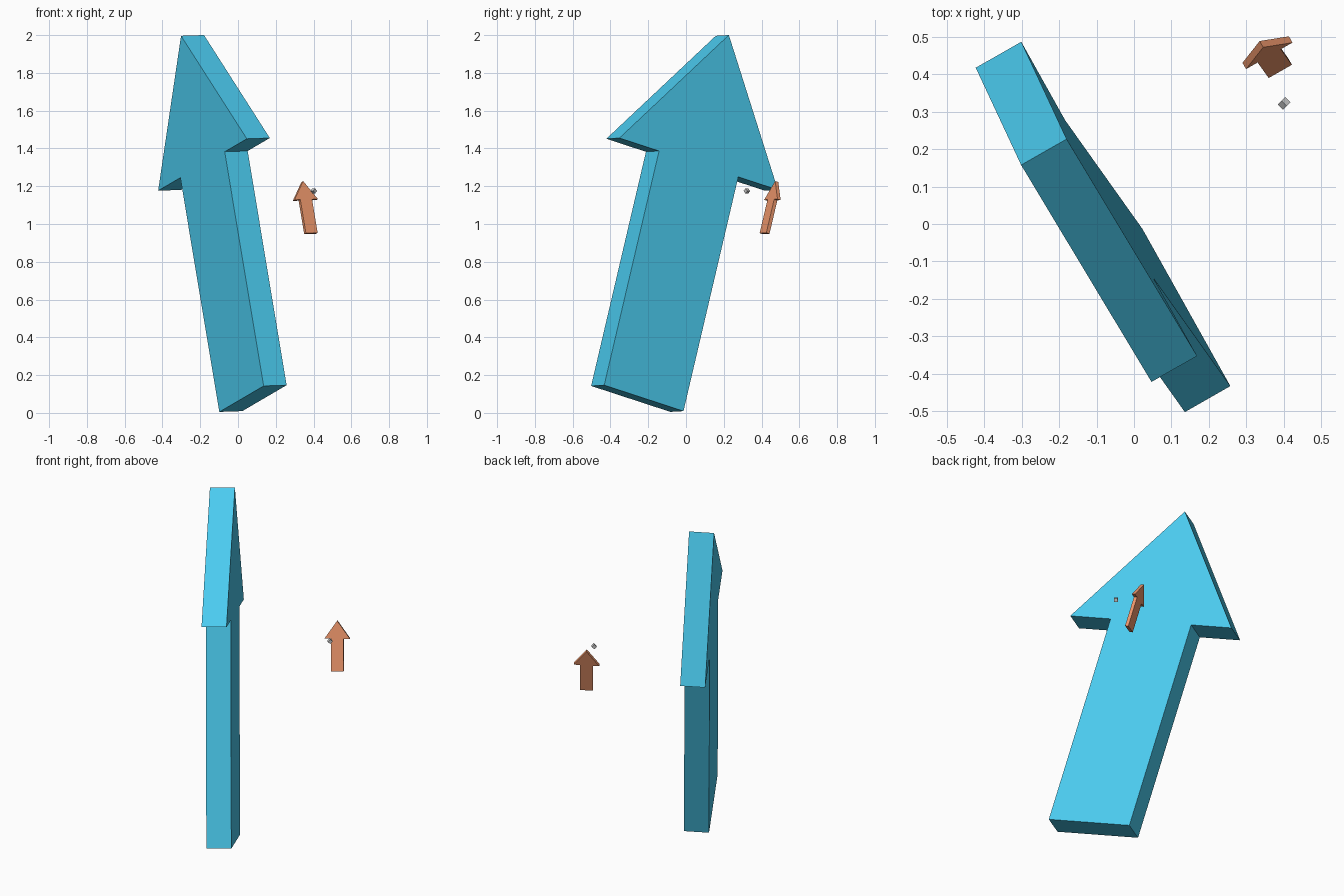
import bpy, bmesh
from math import pi
from mathutils import Matrix, Vector

if "Cube" in bpy.data.objects:
    bpy.data.objects.remove(bpy.data.objects["Cube"])

# Shared tilted frame: axis runs up the arrow, wide across it, norm through it
axis = Vector((-0.16, 0.225, 0.961)).normalized()
wide = Vector((-0.47, 0.84, -0.275))
wide = (wide - axis * wide.dot(axis)).normalized()
norm = wide.cross(axis)


def material(name, rgb):
    m = bpy.data.materials.new(name)
    m.diffuse_color = (*rgb, 1)
    m.use_nodes = True
    m.node_tree.nodes["Principled BSDF"].inputs["Base Color"].default_value = m.diffuse_color
    return m


def add_object(name, bm, mat=None):
    bmesh.ops.recalc_face_normals(bm, faces=bm.faces)
    me = bpy.data.meshes.new(name)
    bm.to_mesh(me)
    bm.free()
    ob = bpy.data.objects.new(name, me)
    bpy.context.collection.objects.link(ob)
    if mat:
        me.materials.append(mat)
    return ob


# Half outline of an arrow of length 2: (across, along)
HALF = [(0.25, 0), (0.25, 1.29), (0.5, 1.29)]
THICK = 0.14


def arrow(name, base, across, through, scale, mat):
    outline = HALF + [(0, 2)] + [(-u, v) for u, v in reversed(HALF)]
    bm = bmesh.new()
    start = base - through * (THICK * scale / 2)
    verts = [bm.verts.new(start + (across * u + axis * v) * scale)
             for u, v in outline]
    face = bm.faces.new(verts)
    ext = bmesh.ops.extrude_face_region(bm, geom=[face], use_keep_orig=True)
    top = [g for g in ext["geom"] if isinstance(g, bmesh.types.BMVert)]
    bmesh.ops.translate(bm, verts=top, vec=through * THICK * scale)
    return add_object(name, bm, mat)


# Large arrow, its base centre lifted to the middle of the thickness
arrow("large_arrow", Vector((0.0185, -0.2925, 0.074)) + norm * THICK / 2,
      wide, norm, 1, material("blue", (0.07, 0.6, 0.87)))

# Small arrow, the same shape turned a quarter about its axis
arrow("small_arrow", Vector((0.386, 0.416, 0.950)),
      norm, wide, 1 / 7, material("orange", (0.85, 0.31, 0.15)))

# Tiny marker cube standing on an edge
bm = bmesh.new()
bmesh.ops.create_cube(bm, size=0.02, matrix=Matrix.Translation((0.401, 0.322, 1.175))
                      @ Matrix.Rotation(-pi / 4, 4, 'Z')
                      @ Matrix.Rotation(pi / 4, 4, 'X'))
add_object("marker_cube", bm)
